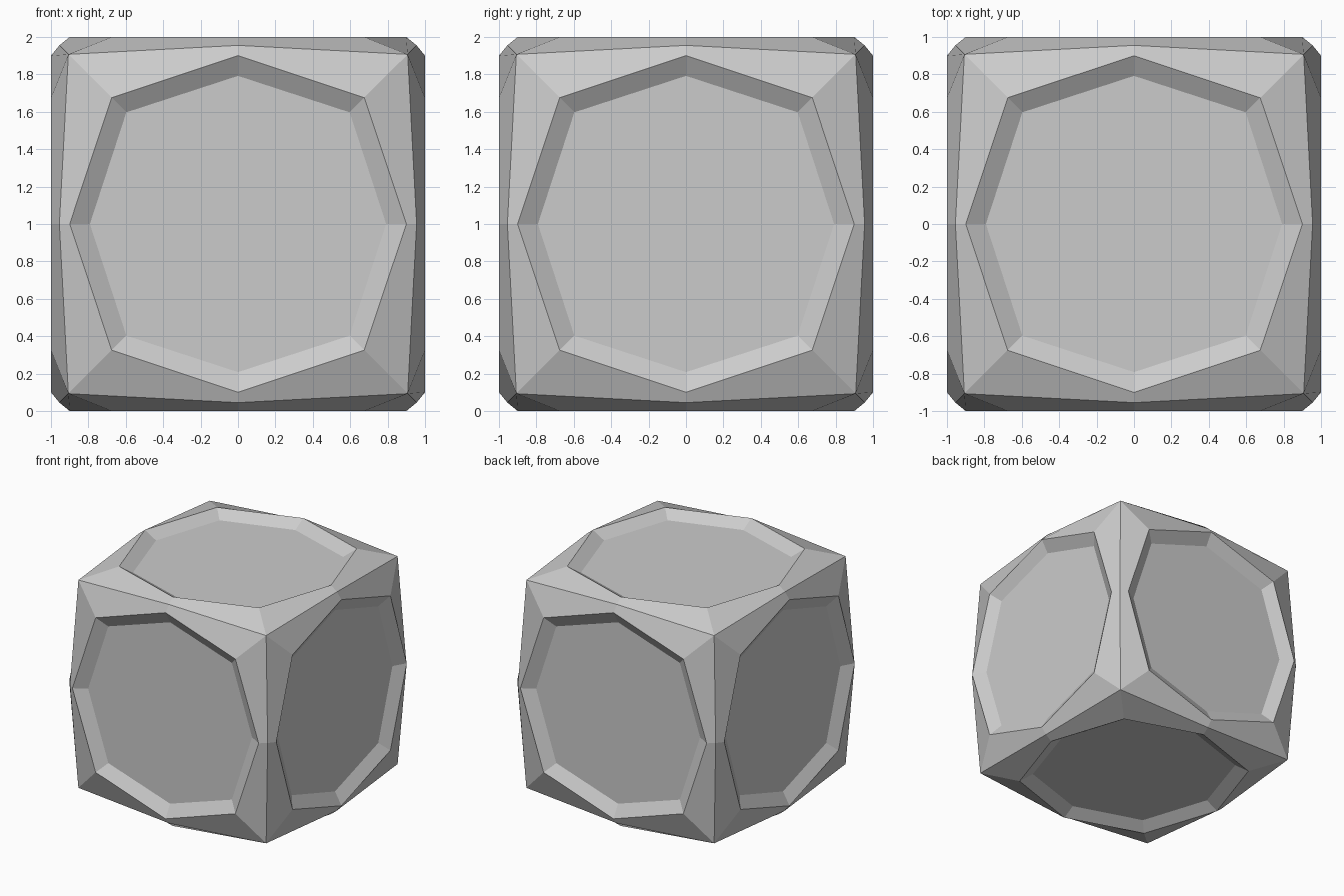
import bpy, bmesh
from math import pi
from mathutils import Matrix, Vector

if "Cube" in bpy.data.objects:
    bpy.data.objects.remove(bpy.data.objects["Cube"])

def ring(bm, mid, corner, z_mid, z_corner, rot):
    """Eight points alternating side middles and corners, turned onto one cube side."""
    verts = []
    for k in range(4):
        turn = rot @ Matrix.Rotation(k * pi / 2, 3, 'Z')
        verts.append(bm.verts.new(turn @ Vector((mid, 0, z_mid))))
        verts.append(bm.verts.new(turn @ Vector((corner, corner, z_corner))))
    return verts

def panel(bm, rot):
    rings = [
        ring(bm, 0.955, 0.907, 0.955, 0.907, rot),  # shared cube edges
        ring(bm, 0.90, 0.675, 1.0, 1.0, rot),       # raised octagonal rim
        ring(bm, 0.792, 0.597, 0.937, 0.937, rot),  # sunken floor
    ]
    for a, b in zip(rings, rings[1:]):
        for i in range(8):
            j = (i + 1) % 8
            bm.faces.new((a[i], a[j], b[j], b[i]))
    bm.faces.new(rings[-1])

bm = bmesh.new()
# Four sides, then top and bottom
for k in range(4):
    panel(bm, Matrix.Rotation(k * pi / 2, 3, 'Z') @ Matrix.Rotation(pi / 2, 3, 'X'))
panel(bm, Matrix.Identity(3))
panel(bm, Matrix.Rotation(pi, 3, 'X'))

# Weld the six panels into one closed block
bmesh.ops.remove_doubles(bm, verts=bm.verts, dist=0.001)
bmesh.ops.translate(bm, verts=bm.verts, vec=(0, 0, 1))
bmesh.ops.recalc_face_normals(bm, faces=bm.faces)

mesh = bpy.data.meshes.new("paneled_cube")
bm.to_mesh(mesh)
bm.free()
bpy.context.collection.objects.link(bpy.data.objects.new("paneled_cube", mesh))
